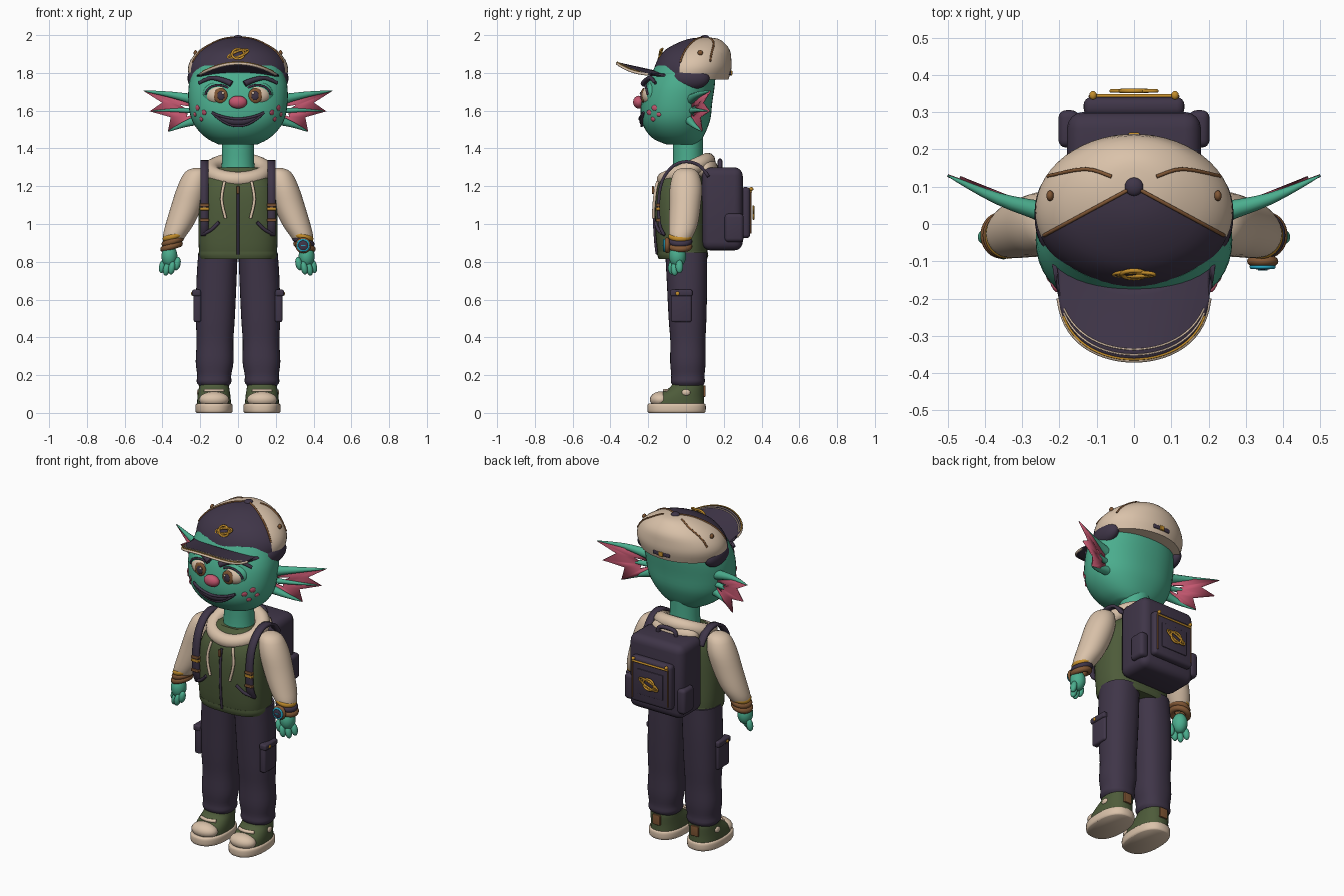
import bpy, bmesh
from math import sin, cos, pi, radians
from mathutils import Vector, Euler, Matrix

cube = bpy.data.objects.get("Cube")
if cube:
    bpy.data.objects.remove(cube)


def material(name, *rgb):
    m = bpy.data.materials.new(name)
    m.use_nodes = True
    m.diffuse_color = (*rgb, 1)
    m.node_tree.nodes["Principled BSDF"].inputs["Base Color"].default_value = (*rgb, 1)
    return m


teal = material("teal_skin", .07, .42, .27)
navy = material("dark_purple", .05, .036, .065)
cream = material("cream", .7, .54, .4)
olive = material("olive", .075, .105, .042)
brown = material("brown", .22, .095, .035)
gold = material("gold", .55, .27, .025)
pink = material("pink", .55, .095, .16)
cyan = material("cyan", .02, .38, .55)
SIDES = (("left", 1), ("right", -1))


# ---- helpers ----
def finish(name, bm, *mats):
    bmesh.ops.recalc_face_normals(bm, faces=bm.faces)
    me = bpy.data.meshes.new(name)
    bm.to_mesh(me)
    bm.free()
    ob = bpy.data.objects.new(name, me)
    bpy.context.collection.objects.link(ob)
    for m in mats:
        me.materials.append(m)
    return shade(ob)


def shade(ob):
    bpy.ops.object.select_all(action='DESELECT')
    ob.select_set(True)
    bpy.context.view_layer.objects.active = ob
    bpy.ops.object.shade_smooth_by_angle(angle=radians(45))
    return ob


def spline(pts, k=4):
    """Smooth path through points of any dimension."""
    p = [Vector(q) for q in pts]
    out = []
    for i in range(len(p) - 1):
        a, b, c, d = p[max(i - 1, 0)], p[i], p[i + 1], p[min(i + 2, len(p) - 1)]
        for j in range(k):
            t = j / k
            out.append(b + (c - a) * (t / 2) + (a * 2 - b * 5 + c * 4 - d) * (t * t / 2)
                       + (b * 3 - a - c * 3 + d) * (t ** 3 / 2))
    return out + [p[-1]]


def loft_mesh(rings, s=1, power=2, n=36, k=3):
    """Rings are (z, centre x, centre y, radius x, radius y)."""
    bm = bmesh.new()
    sup = lambda v: (1 if v > 0 else -1) * abs(v) ** (2 / power)
    loops = []
    for z, cx, cy, rx, ry in spline(rings, k):
        loops.append([bm.verts.new((s * cx + rx * sup(cos(2 * pi * i / n)),
                                    cy + ry * sup(sin(2 * pi * i / n)), z)) for i in range(n)])
    for a, b in zip(loops, loops[1:]):
        for i in range(n):
            bm.faces.new((a[i], a[(i + 1) % n], b[(i + 1) % n], b[i]))
    bm.faces.new(loops[0])
    bm.faces.new(loops[-1])
    return bm


def loft(name, rings, mat, **kw):
    return finish(name, loft_mesh(rings, **kw), mat)


def ball(name, loc, size, mat, rot=(0, 0, 0)):
    bm = bmesh.new()
    bmesh.ops.create_uvsphere(bm, u_segments=24, v_segments=14, radius=1)
    rot = rot if isinstance(rot, Matrix) else Euler(rot).to_matrix().to_4x4()
    bm.transform(Matrix.Translation(loc) @ rot @ Matrix.Diagonal((*size, 1)))
    return finish(name, bm, mat)


def box(name, loc, size, mat, bevel=.01, rot=(0, 0, 0)):
    bm = bmesh.new()
    bmesh.ops.create_cube(bm, size=1)
    bm.transform(Matrix.Diagonal((*size, 1)))
    bmesh.ops.bevel(bm, geom=bm.edges[:], offset=bevel, segments=4, profile=.5, affect='EDGES')
    bm.transform(Matrix.Translation(loc) @ Euler(rot).to_matrix().to_4x4())
    return finish(name, bm, mat)


def tube(name, pts, r, mat, taper=1, cyclic=False):
    cu = bpy.data.curves.new(name, 'CURVE')
    cu.dimensions, cu.bevel_depth, cu.bevel_resolution, cu.use_fill_caps = '3D', r, 3, True
    sp = cu.splines.new('POLY')
    sp.points.add(len(pts) - 1)
    sp.use_cyclic_u = cyclic
    for i, p in enumerate(pts):
        sp.points[i].co = (*p, 1)
        sp.points[i].radius = 1 - (1 - taper) * i / (len(pts) - 1)
    cu.materials.append(mat)
    ob = bpy.data.objects.new(name, cu)
    bpy.context.collection.objects.link(ob)
    shade_target = ob
    bpy.ops.object.select_all(action='DESELECT')
    ob.select_set(True)
    bpy.context.view_layer.objects.active = ob
    bpy.ops.object.convert(target='MESH')
    return shade(bpy.context.view_layer.objects.active)


def hoop(name, loc, rx, ry, r, mat, rot=(0, 0, 0), n=36):
    e = Euler(rot).to_matrix()
    pts = [Vector(loc) + e @ Vector((rx * cos(2 * pi * i / n), ry * sin(2 * pi * i / n), 0)) for i in range(n)]
    return tube(name, pts, r, mat, cyclic=True)


def drape(target, pts, axis='front', off=.004):
    """Project (x, z) points from the front, or (x, y) points from the top."""
    bpy.context.view_layer.update()
    out = []
    for a, b in pts:
        o, d = ((a, -2, b), (0, 1, 0)) if axis == 'front' else ((a, b, 4), (0, 0, -1))
        hit, pos, nor, _ = target.ray_cast(Vector(o), Vector(d))
        if hit:
            out.append(pos + nor * off)
    return out


def sheet(name, rows, mat, thick):
    """Grid of points with thickness, for plates and ribbons."""
    bm = bmesh.new()
    vs = [[bm.verts.new(p) for p in row] for row in rows]
    for a, b in zip(vs, vs[1:]):
        for i in range(len(a) - 1):
            bm.faces.new((a[i], a[i + 1], b[i + 1], b[i]))
    ob = finish(name, bm, mat)
    m = ob.modifiers.new("thickness", 'SOLIDIFY')
    m.thickness, m.offset = thick, 0
    return ob


def planet(name, loc, size, tilt):
    hoop(name + "_globe", loc, size * .55, size * .5, .006, gold, (tilt, 0, 0))
    for i, f in enumerate((1, .78)):
        hoop(f"{name}_orbit_{i}", loc, size * f, size * .3 * f, .005, gold, (tilt, radians(-20), 0))


# ---- head and face ----
head = loft("head", [(1.42, 0, -.02, .1, .08), (1.45, 0, -.043, .16, .128), (1.5, 0, -.053, .214, .163),
                     (1.56, 0, -.054, .248, .184), (1.64, 0, -.049, .262, .188), (1.74, 0, -.03, .26, .183),
                     (1.84, 0, 0, .23, .16)], teal, power=2.2, n=48)
loft("neck", [(1.25, 0, .01, .095, .09), (1.32, 0, .01, .086, .08), (1.46, 0, .01, .084, .08)], teal)
ball("nose", (0, -.25, 1.645), (.048, .03, .034), pink)
mouth = [[(.135 * t / 8, 1.558 + .032 * (t / 8) ** 2 - v * .036 * (1 - (t / 8) ** 2)) for t in range(-8, 9)]
         for v in (0, .5, 1)]
sheet("mouth", [drape(head, row, off=.008) for row in mouth], navy, .008)
for i in (0, 2):
    tube(f"lip_{i}", drape(head, mouth[i], off=.008), .007, navy)
for side, s in SIDES:
    ball(side + "_eye_socket", (s * .107, -.172, 1.688), (.08, .05, .066), teal)
    ball(side + "_eye", (s * .103, -.186, 1.682), (.068, .048, .053), cream)
    ball(side + "_iris", (s * .092, -.226, 1.68), (.037, .012, .04), brown)
    ball(side + "_pupil", (s * .09, -.235, 1.68), (.02, .007, .024), navy)
    ball(side + "_eye_glint", (s * .08, -.241, 1.693), (.007, .004, .007), cream)
    tube(side + "_lash_line", [(s * (.103 + .069 * cos(a * pi / 12)), -.203 - .012 * sin(a * pi / 12),
                                1.684 + .052 * sin(a * pi / 12)) for a in range(13)], .006, navy)
    tube(side + "_brow", drape(head, spline([(s * .035, 1.738), (s * .08, 1.757), (s * .14, 1.768),
                                             (s * .2, 1.742)]), off=.012), .017, navy, taper=.5)
    for i, (x, z, r) in enumerate(((.215, 1.615, .019), (.18, 1.59, .018), (.228, 1.58, .014), (.195, 1.555, .015))):
        p = drape(head, [(s * x, z)], off=0)[0]
        n = (p - Vector((0, -.05, 1.63))).to_track_quat('Z', 'Y').to_matrix().to_4x4()
        ball(f"{side}_cheek_spot_{i}", p, (r, r * .8, .006), pink, n)
    ball(side + "_hair_tuft", (s * .222, .025, 1.772), (.045, .1, .06), navy)
    # fin ears: a pink web held by three tapering spines
    P = lambda x, y, z: Vector((s * x, y, z))
    root, top, low = P(.23, .03, 1.6), P(.23, .03, 1.66), P(.215, .02, 1.55)
    tips = [P(.5, .13, 1.705), P(.467, .125, 1.597), P(.37, .085, 1.49)]
    edge = [top, tips[0], P(.4, .09, 1.642), tips[1], P(.355, .075, 1.565), tips[2], low]
    sheet(side + "_ear_web", [edge, [root.lerp(e, .3) for e in edge]], pink, .008)
    for i, (a, r) in enumerate(((top, .03), (root, .017), (low, .028))):
        mid = a.lerp(tips[i], .5) + P(0, -.012, .004)
        tube(f"{side}_ear_spine_{i}", spline([a, mid, tips[i]]), r, teal, taper=.06)

# ---- cap ----
bm = loft_mesh([(1.765, 0, .02, .255, .205), (1.82, 0, .035, .265, .205), (1.87, 0, .045, .25, .195),
                (1.92, 0, .06, .206, .172), (1.96, 0, .08, .14, .122), (1.982, 0, .095, .075, .07),
                (1.988, 0, .1, .01, .01)], n=56)
for s in (-1, 1):
    bmesh.ops.bisect_plane(bm, geom=bm.verts[:] + bm.edges[:] + bm.faces[:], plane_co=(0, .1, 0),
                           plane_no=(s * .54, 1, 0))
for f in bm.faces:
    c = f.calc_center_median()
    f.material_index = int(c.y + .54 * abs(c.x) < .1)
cap = finish("cap_crown", bm, cream, navy)
ball("cap_button", (0, .1, 1.985), (.025, .025, .015), navy)
for side, s in SIDES:
    tube(side + "_front_seam", drape(cap, [(s * .012 * i, .1 - .0065 * i) for i in range(21)], 'top', .001), .005, brown)
    tube(side + "_back_seam", drape(cap, spline([(s * .06, .127), (s * .13, .147), (s * .23, .128)]), 'top', .001),
         .005, brown)
    ball(side + "_cap_eyelet", drape(cap, [(s * .222, .075)], 'top')[0], (.01, .014, .014), brown)
planet("cap_badge", (0, -.135, 1.9), .058, radians(70))
box("cap_back_strap", (0, .232, 1.8), (.11, .014, .022), navy, .005)
box("cap_buckle", (0, .238, 1.8), (.03, .014, .026), gold, .004)


def brim_point(t, v):
    a = t * pi / 2
    inner = Vector((.235 * t, -.16 + .12 * t * t, 1.805 - .03 * t * t))
    outer = Vector((.205 * sin(a), -.1 - .265 * max(cos(a), 0) ** .6, 1.85 - .06 * sin(a) ** 2))
    return inner.lerp(outer, v)


row = lambda v, lift=0: [brim_point(i / 16, v) + Vector((0, 0, lift)) for i in range(-16, 17)]
sheet("cap_brim", [row(v / 6) for v in range(7)], navy, .014)
tube("brim_piping", row(1)[2:-2], .007, cream)
for v in (.86, .93):
    tube("brim_stitching", row(v, .007)[4:-4], .0025, cream)
tube("brim_gold_seam", row(.99, .008)[4:-4], .003, gold)

# ---- torso and collar ----
torso = loft("vest", [(.82, 0, -.015, .195, .125), (.86, 0, -.02, .207, .133), (1, 0, -.028, .21, .136),
                      (1.14, 0, -.028, .2, .134), (1.23, 0, -.02, .175, .12), (1.3, 0, 0, .11, .085)],
             olive, power=2.7, n=48)
loft("vest_hem", [(.815, 0, -.017, .2, .128), (.835, 0, -.017, .208, .135), (.855, 0, -.02, .206, .133)], olive, power=2.7)
hoop("hood_collar", (0, 0, 1.285), .142, .125, .042, cream, (radians(24), 0, 0))
ball("hood", (0, .1, 1.29), (.15, .07, .065), cream)
tube("zip", drape(torso, [(0, .84 + i * .02) for i in range(19)]), .007, navy)
box("zip_pull", (0, -.175, 1.18), (.014, .012, .04), brown, .003)

# ---- arms, legs and shoes ----
for side, s in SIDES:
    tube(side + "_drawstring", drape(torso, spline([(s * .07, 1.22), (s * .085, 1.13), (s * .065, 1.03)]), off=.01),
         .008, cream)
    tube(side + "_pocket_slit", drape(torso, spline([(s * .1, 1.01), (s * .14, .97), (s * .185, .945)])), .009, navy)
    loft(side + "_sleeve", [(1.297, .212, 0, .02, .02), (1.275, .22, 0, .06, .062), (1.2, .24, 0, .08, .085),
                            (1.1, .27, -.005, .083, .083), (1, .308, -.014, .075, .077),
                            (.945, .333, -.024, .063, .066), (.91, .345, -.03, .05, .052)], cream, s=s)
    tilt = (0, s * radians(18), 0)
    cuffs = (gold, brown, brown) if s < 0 else (gold, navy, brown)
    for i, m in enumerate(cuffs):
        hoop(f"{side}_cuff_{i}", (s * (.34 + i * .006), -.03, .935 - i * .027), .045, .047, .017, m, tilt)
    ball(side + "_palm", (s * .363, -.045, .83), (.042, .045, .06), teal)
    for i, (x, y, z) in enumerate(((.322, -.07, .79), (.35, -.075, .768), (.378, -.06, .762), (.4, -.035, .775))):
        ball(f"{side}_finger_{i}", (s * x, y, z), (.018, .02, .036), teal, (0, s * -.2, 0))
    loft(side + "_trouser_leg", [(.145, .127, .01, .08, .08), (.165, .127, .01, .092, .09), (.2, .126, .01, .09, .088),
                                 (.27, .124, .01, .1, .094), (.38, .122, .01, .097, .093), (.5, .12, .008, .103, .1),
                                 (.7, .114, .005, .106, .107), (.85, .106, 0, .104, .11)], navy, s=s, power=2.3)
    box(side + "_cargo_pocket", (s * .215, -.025, .56), (.04, .11, .16), navy, .012)
    box(side + "_cargo_flap", (s * .22, -.025, .635), (.046, .118, .035), navy, .01)
    ball(side + "_flap_button", (s * .243, -.045, .632), (.005, .01, .01), gold)
    loft(side + "_sole", [(0, .127, -.05, .092, .148), (.01, .127, -.05, .098, .154), (.042, .127, -.05, .098, .154),
                          (.05, .127, -.05, .09, .146)], cream, s=s, power=2.4)
    loft(side + "_shoe", [(.045, .127, -.045, .09, .142), (.08, .127, -.037, .088, .132), (.11, .127, -.015, .084, .11),
                          (.135, .127, .005, .08, .09), (.155, .127, .01, .078, .082)], olive, s=s, power=2.3)
    ball(side + "_toe_cap", (s * .127, -.135, .07), (.08, .056, .043), cream)
    ball(side + "_shoe_patch", (s * .208, .0, .108), (.01, .023, .017), cream)
    tube(side + "_lace", [(s * .127 + x, -.112 + x * x * 6, .118) for x in (-.05, -.025, 0, .025, .05)], .01, cream)
    box(side + "_heel_tab", (s * .127, .097, .115), (.05, .014, .06), brown, .004)
    # backpack straps over the shoulders
    path = spline([(.12, 1.25), (.07, 1.31), (0, 1.33), (-.07, 1.305), (-.125, 1.23), (-.145, 1.12), (-.14, 1), (-.115, .94)])
    sheet(side + "_strap", [[(s * .178 + w, y, z) for y, z in path] for w in (-.021, .021)], navy, .016)
    for z, m in ((1.1, brown), (1.08, gold), (1.02, brown)):
        box(side + "_strap_loop", (s * .178, -.148, z), (.05, .022, .016), m, .004)
    box(side + "_pack_pouch", (s * .175, .255, .98), (.055, .1, .15), navy, .02)
    tube(side + "_pocket_trim", [(s * .118, .343, z) for z in (.95, 1.17)], .004, brown)
    ball(side + "_pocket_stud", (s * .11, .345, 1.185), (.01, .012, .01), gold)

# ---- watch on the left wrist ----
ball("watch_case", (.345, -.1, .887), (.042, .02, .042), brown)
ball("watch_face", (.345, -.113, .887), (.033, .01, .033), navy)
hoop("watch_ring", (.345, -.115, .887), .029, .029, .006, cyan, (pi / 2, 0, 0))
box("watch_hand", (.345, -.122, .887), (.025, .005, .006), cyan, .001)

# ---- backpack ----
box("backpack", (0, .193, 1.08), (.36, .215, .44), navy, .045)
box("pack_pocket", (0, .315, 1.06), (.27, .05, .27), navy, .02)
box("pack_badge_panel", (0, .34, 1.055), (.17, .008, .15), navy, .003)
tube("pocket_zip", [(-.118, .343, 1.17), (.118, .343, 1.17)], .006, gold)
planet("pack_badge", (0, .357, 1.06), .065, radians(90))
tube("pack_handle", spline([(-.06, .18, 1.29), (-.045, .18, 1.33), (.045, .18, 1.33), (.06, .18, 1.29)]), .012, navy)
